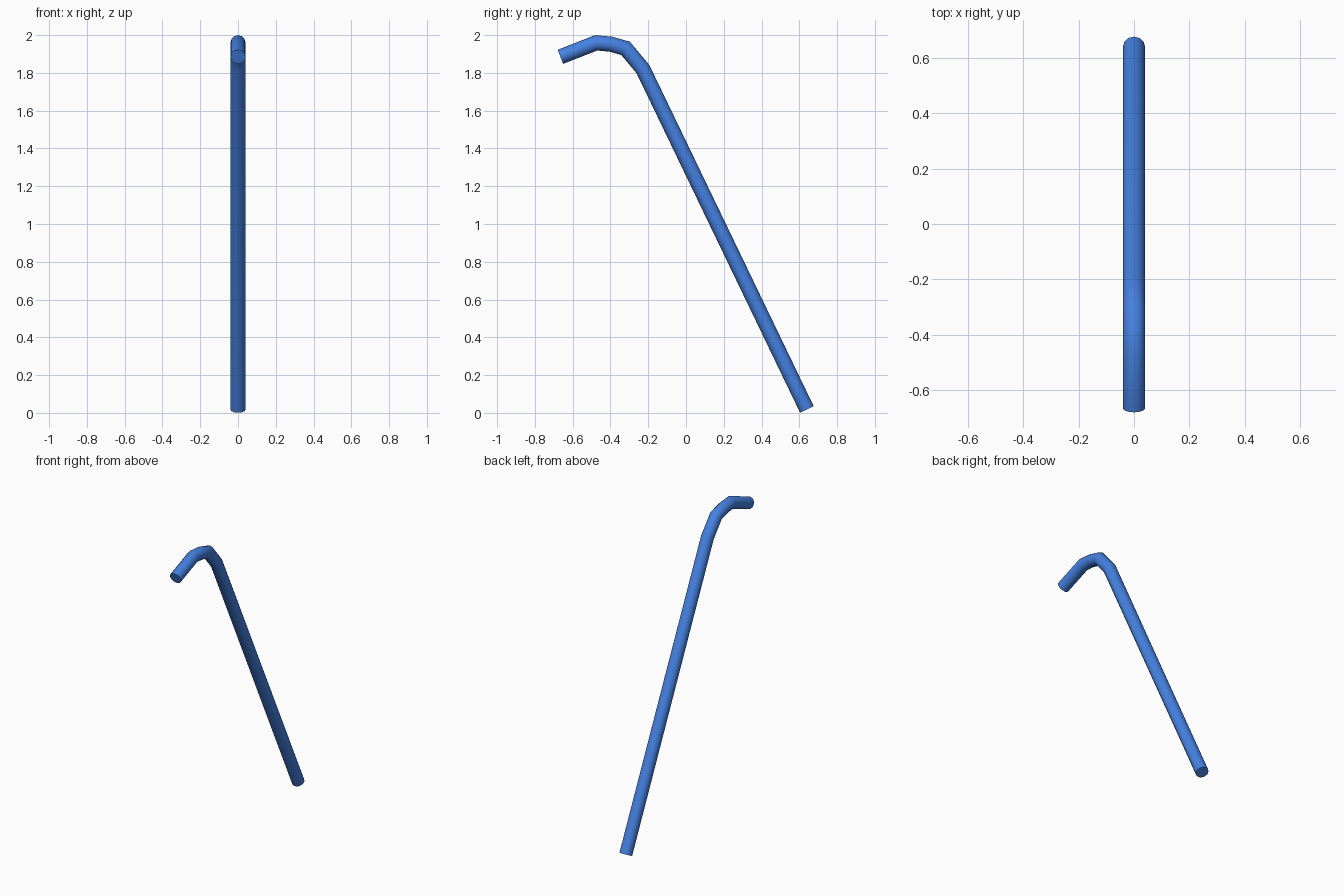
import bpy, bmesh, math
from mathutils import Vector

if "Cube" in bpy.data.objects:
    bpy.data.objects.remove(bpy.data.objects["Cube"])

RADIUS, SIDES = 0.04, 12

# Centre line of the bent rod in the x = 0 plane (y, z)
path = [Vector((0, y, z)) for y, z in [
    (0.64, 0.018), (-0.228, 1.82), (-0.32, 1.93),
    (-0.398, 1.952), (-0.476, 1.959), (-0.665, 1.885)]]

# Mitred rings along the path
bm = bmesh.new()
rings = []
side = Vector((1, 0, 0))
for i, p in enumerate(path):
    d_in = (p - path[i - 1]).normalized() if i else (path[1] - p).normalized()
    d_out = (path[i + 1] - p).normalized() if i < len(path) - 1 else d_in
    tangent = (d_in + d_out).normalized()
    up = tangent.cross(side) / tangent.dot(d_in)
    angles = [2 * math.pi * k / SIDES for k in range(SIDES)]
    rings.append([bm.verts.new(p + RADIUS * (side * math.sin(a) + up * math.cos(a)))
                  for a in angles])

# Tube wall and end caps
for a, b in zip(rings, rings[1:]):
    for k in range(SIDES):
        n = (k + 1) % SIDES
        bm.faces.new((a[k], a[n], b[n], b[k]))
bm.faces.new(rings[0])
bm.faces.new(rings[-1])
bmesh.ops.recalc_face_normals(bm, faces=bm.faces)

mesh = bpy.data.meshes.new("bent_rod")
bm.to_mesh(mesh)
bm.free()
rod = bpy.data.objects.new("bent_rod", mesh)
bpy.context.collection.objects.link(rod)

# Blue finish
mat = bpy.data.materials.new("blue")
mat.diffuse_color = (0.06, 0.22, 0.75, 1)
mat.use_nodes = True
mat.node_tree.nodes["Principled BSDF"].inputs["Base Color"].default_value = mat.diffuse_color
mesh.materials.append(mat)

# Smooth wall, sharp ends
bpy.context.view_layer.objects.active = rod
rod.select_set(True)
bpy.ops.object.shade_smooth_by_angle(angle=math.radians(40))
